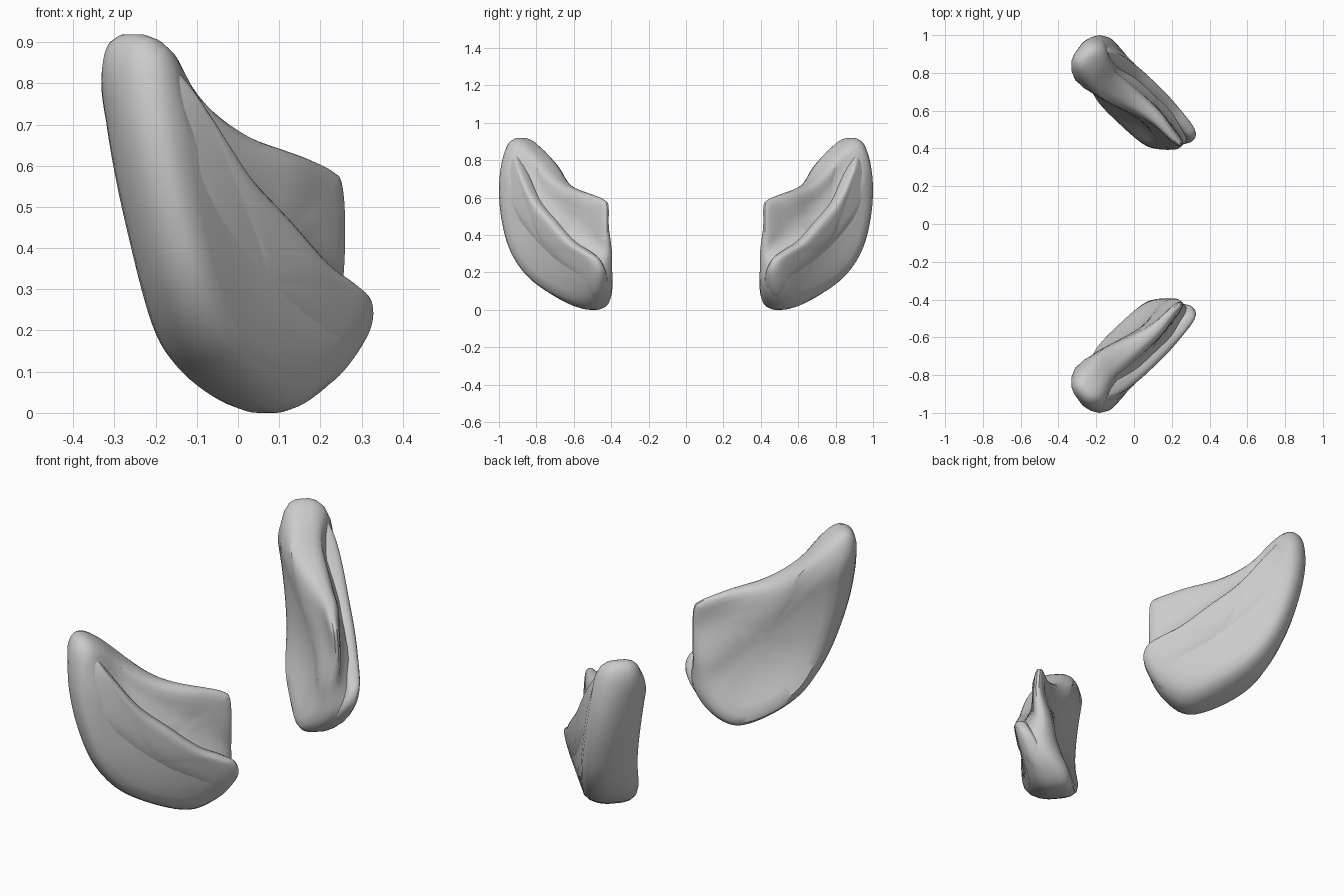
import bpy, bmesh
from mathutils import Vector

if "Cube" in bpy.data.objects:
    bpy.data.objects.remove(bpy.data.objects["Cube"])

R = 0.7071
STEPS = 6
# (scale toward centre, share of half thickness): rounded rim, gently dished faces
RINGS = [(1, .3), (.98, .6), (.93, .86), (.85, 1), (.72, .98), (.55, .92), (.38, .87), (.2, .84)]


def smooth(a, b, v):
    t = min(1, max(0, (v - a) / (b - a)))
    return t * t * (3 - 2 * t)


# Surfaces as depth n over the diagonal plane (u along the shell, z up)
def middle(z):
    return .505 - (.65 if z < .4 else .25) * (z - .4) ** 2


def above_crease(u, z):
    return .614 * (u + .136) + .79 * (z - .3)


def outer_face(u, z):
    return middle(z) + .105 - .01 * smooth(-.4, -.1, u)


def body_front(u, z):
    k = smooth(-.1, .03, above_crease(u, z)) * smooth(-.8, -.62, u)
    upper = middle(z) + .025 - .03 * smooth(-.35, -.12, u)
    return outer_face(u, z) * (1 - k) + upper * k


def body_back(u, z):
    b = middle(z) - .16 + .06 * smooth(-.7, -.25, u) + .04 * smooth(-.25, -.1, u) * smooth(.4, .15, z)
    b += .05 * smooth(-.05, .15, above_crease(u, z)) * smooth(-.85, -.6, u)
    return b + .06 * smooth(.72, .92, z)


def flap_front(u, z):
    bury = (1 - smooth(-.3, -.13, above_crease(u, z))) * smooth(-.15, -.3, u)
    return outer_face(u, z) - .04 * bury - .01 * smooth(-.65, -.8, u)


def flap_back(u, z):
    return middle(z) + .03 - .05 * smooth(.3, .1, z)


def closed_curve(pts):
    """Catmull-Rom through the outline points."""
    p = [Vector(q) for q in pts]
    out = []
    for i in range(len(p)):
        a, b, c, d = (p[(i + j) % len(p)] for j in (-1, 0, 1, 2))
        for s in range(STEPS):
            t = s / STEPS
            out.append(.5 * (2 * b + (c - a) * t + (2 * a - 5 * b + 4 * c - d) * t * t
                             + (3 * b - a - 3 * c + d) * t ** 3))
    return out


def shell(name, outline, centre, front, back):
    bm = bmesh.new()
    rim, c = closed_curve(outline), Vector(centre)

    def vert(q, w, side):
        u, z = q
        f, b = front(u, z), back(u, z)
        n = (f + b) / 2 + side * w * (f - b) / 2
        # the outer end wall slants inward toward the back
        u += .35 * max(0, middle(z) - n) * (1 - smooth(-.8, -.4, u)) * smooth(.92, .7, z)
        return bm.verts.new((R * (u + n), R * (u - n), max(0, z)))

    def ring(s, w, side):
        return [vert(c + (q - c) * s, w, side) for q in rim]

    rows = [ring(s, w, -1) for s, w in reversed(RINGS)]
    rows += [ring(1, 0, 1)] + [ring(s, w, 1) for s, w in RINGS]
    m = len(rim)
    for a, b in zip(rows, rows[1:]):
        for i in range(m):
            j = (i + 1) % m
            bm.faces.new((a[i], a[j], b[j], b[i]))
    for row, side in ((rows[0], -1), (rows[-1], 1)):
        tip = vert(c, .83, side)
        for i in range(m):
            bm.faces.new((row[i], row[(i + 1) % m], tip))
    bmesh.ops.recalc_face_normals(bm, faces=bm.faces)
    mesh = bpy.data.meshes.new(name)
    bm.to_mesh(mesh)
    bm.free()
    ob = bpy.data.objects.new(name, mesh)
    bpy.context.collection.objects.link(ob)
    mod = ob.modifiers.new("mirror", 'MIRROR')
    mod.use_axis = (False, True, False)
    bpy.ops.object.select_all(action='DESELECT')
    ob.select_set(True)
    bpy.context.view_layer.objects.active = ob
    bpy.ops.object.shade_smooth_by_angle(angle=.7)


# Main shell: tall tip at the outer end, squared corner at the inner end
shell("shell_body",
      [(-.81, .918), (-.86, .86), (-.87, .7), (-.835, .5), (-.76, .3), (-.64, .15),
       (-.46, .045), (-.30, .0), (-.19, .05), (-.12, .15), (-.115, .27), (-.115, .42),
       (-.12, .55), (-.15, .585), (-.24, .615), (-.44, .67), (-.587, .755), (-.72, .88)],
      (-.45, .4), body_front, body_back)

# Front flap: lower lip that ends along the diagonal crease
shell("front_flap",
      [(-.76, .84), (-.69, .755), (-.56, .59), (-.42, .475), (-.28, .365), (-.17, .31),
       (-.11, .27), (-.095, .2), (-.14, .11), (-.21, .05), (-.31, .03), (-.45, .09),
       (-.59, .19), (-.70, .34), (-.78, .52), (-.82, .7), (-.81, .8)],
      (-.48, .32), flap_front, flap_back)
